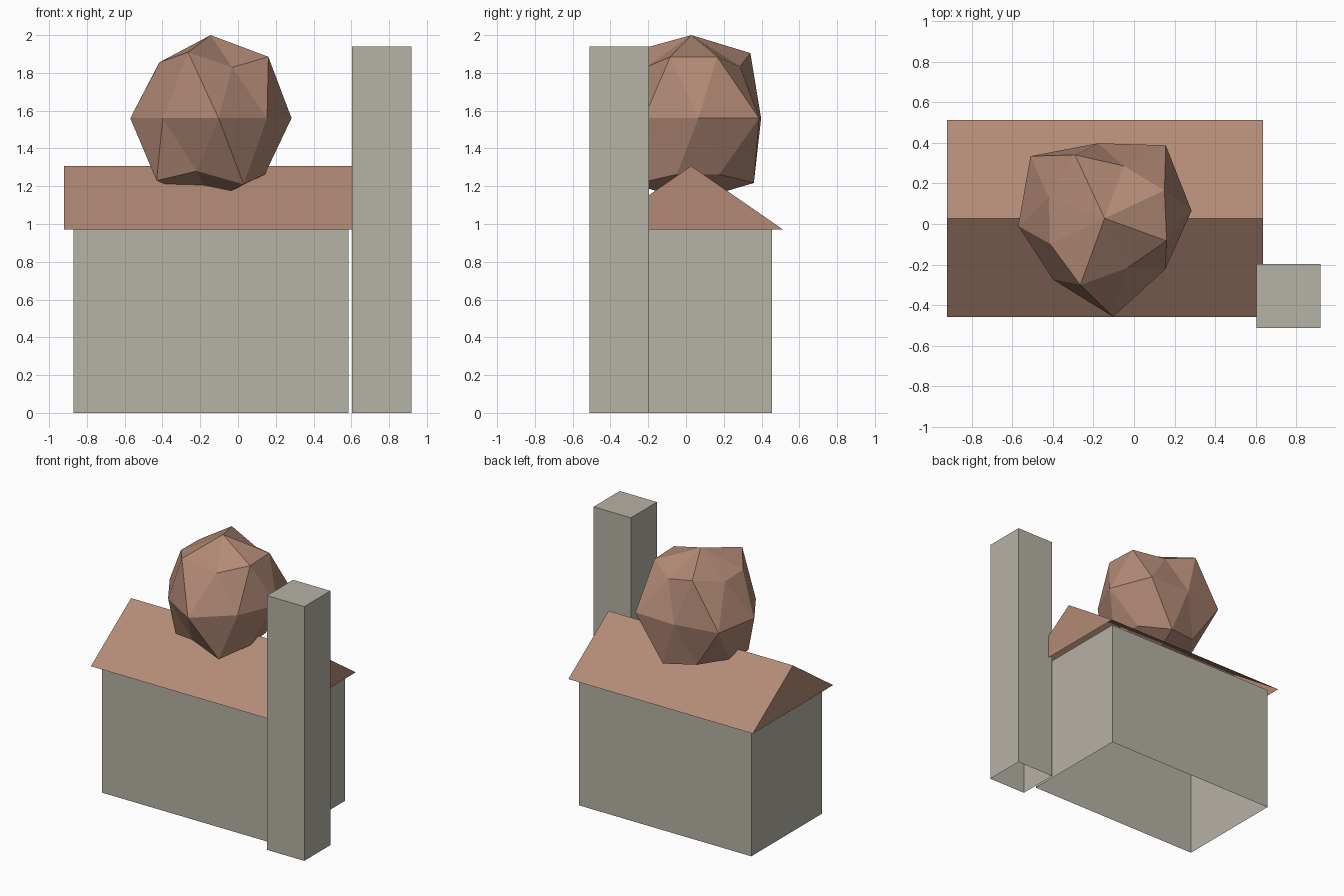
import bpy, bmesh
from math import radians, sin, cos
from mathutils import Vector, Matrix

default = bpy.data.objects.get("Cube")
if default:
    bpy.data.objects.remove(default, do_unlink=True)


def make_material(name, rgb):
    mat = bpy.data.materials.new(name)
    mat.use_nodes = True
    colour = (*rgb, 1.0)
    mat.diffuse_color = colour
    mat.node_tree.nodes["Principled BSDF"].inputs["Base Color"].default_value = colour
    return mat


stone = make_material("warm grey stone", (0.47, 0.445, 0.38))
clay = make_material("clay brown", (0.45, 0.255, 0.182))


def finish(bm, name, mat):
    bmesh.ops.recalc_face_normals(bm, faces=bm.faces)
    mesh = bpy.data.meshes.new(name)
    bm.to_mesh(mesh)
    bm.free()
    mesh.materials.append(mat)
    obj = bpy.data.objects.new(name, mesh)
    bpy.context.collection.objects.link(obj)
    return obj


def open_box(name, low, high, mat):
    """Box with no floor."""
    low, high = Vector(low), Vector(high)
    bm = bmesh.new()
    size = Matrix.Diagonal((*(high - low), 1))
    bmesh.ops.create_cube(bm, size=1, matrix=Matrix.Translation((low + high) / 2) @ size)
    floor = [f for f in bm.faces if f.normal.z < -0.9]
    bmesh.ops.delete(bm, geom=floor, context='FACES_ONLY')
    return finish(bm, name, mat)


# Walls and tall chimney
open_box("house_walls", (-0.87, -0.4, 0), (0.585, 0.455, 0.972), stone)
open_box("chimney", (0.603, -0.512, 0), (0.918, -0.197, 1.94), stone)

# Gable roof: two slopes and two gable ends, open underneath
bm = bmesh.new()
ends = []
for x in (-0.922, 0.635):
    ends.append([bm.verts.new((x, y, z))
                 for y, z in ((-0.457, 0.972), (0.027, 1.307), (0.512, 0.972))])
    bm.faces.new(ends[-1])
for i in range(2):
    bm.faces.new((ends[0][i], ends[0][i + 1], ends[1][i + 1], ends[1][i]))
finish(bm, "gable_roof", clay)

# Uneven faceted ball: three twisted rings of eight points between two poles
centre = Vector((-0.145, 0.028, 1.56))
rings = (
    (45, 25, (0.46, 0.388, 0.488, 0.412, 0.42, 0.494, 0.38, 0.46)),
    (0, 50, (0.469, 0.371, 0.476, 0.427, 0.394, 0.487, 0.39, 0.43)),
    (-45, 75, (0.485, 0.44, 0.43, 0.467, 0.396, 0.495, 0.42, 0.42)),
)
bm = bmesh.new()
top = bm.verts.new(centre + Vector((0, 0, 0.44)))
bottom = bm.verts.new(centre - Vector((0, 0, 0.44)))
loops = []
for tilt, start, radii in rings:
    loop = []
    for k, r in enumerate(radii):
        a, t = radians(start + 45 * k), radians(tilt)
        loop.append(bm.verts.new(centre + r * Vector((cos(t) * cos(a), cos(t) * sin(a), sin(t)))))
    loops.append(loop)
for k in range(8):
    n = (k + 1) % 8
    bm.faces.new((top, loops[0][k], loops[0][n]))
    bm.faces.new((bottom, loops[2][n], loops[2][k]))
    for upper, lower in zip(loops, loops[1:]):
        bm.faces.new((upper[k], lower[k], upper[n]))
        bm.faces.new((upper[n], lower[k], lower[n]))
finish(bm, "faceted_ball", clay)
